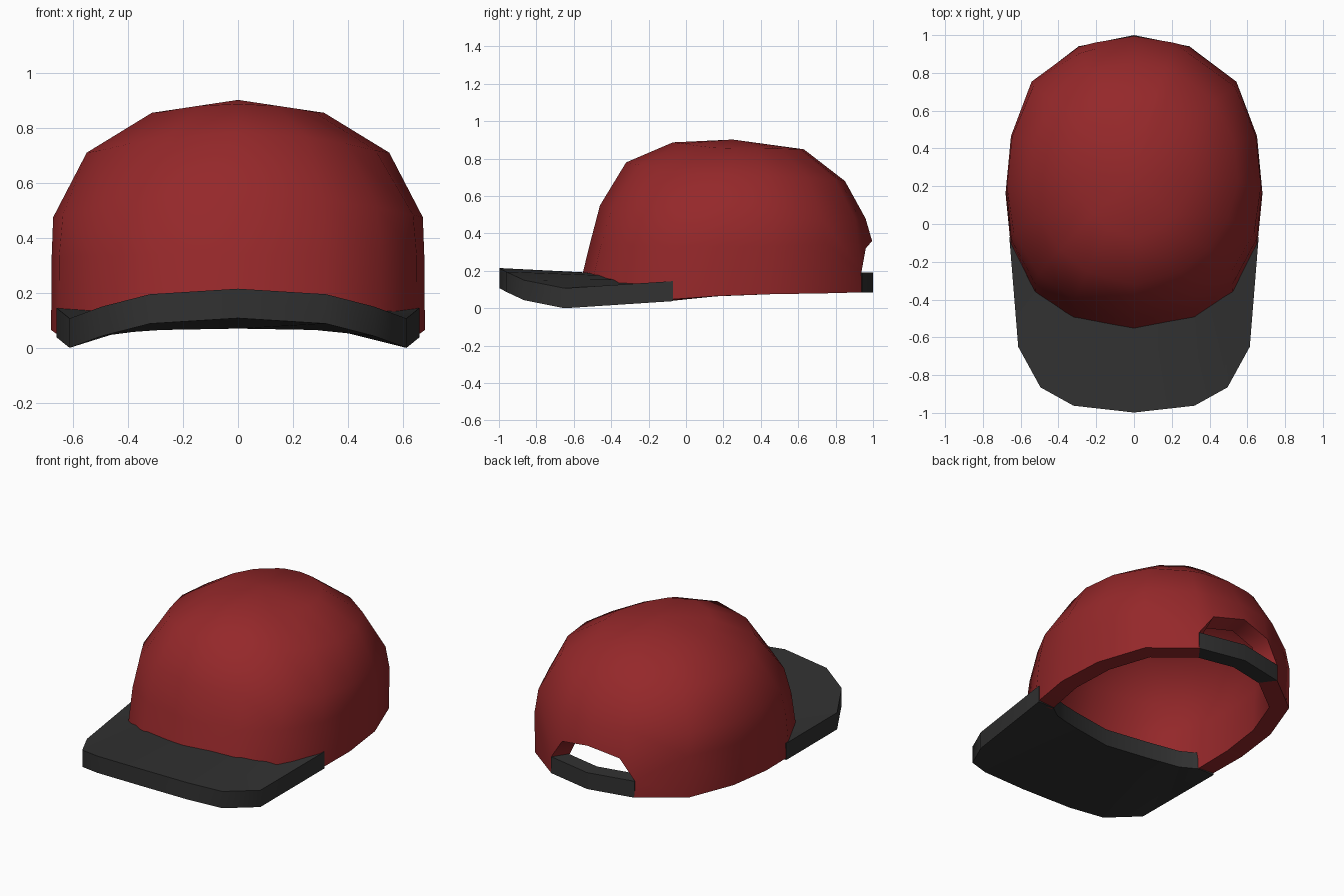
import bpy
import math

cube = bpy.data.objects.get("Cube")
if cube:
    bpy.data.objects.remove(cube, do_unlink=True)


def material(name, color):
    m = bpy.data.materials.new(name)
    m.use_nodes = True
    m.diffuse_color = (*color, 1)
    m.node_tree.nodes["Principled BSDF"].inputs["Base Color"].default_value = (*color, 1)
    return m


def build(name, verts, faces, mat, thickness=0, angle=35):
    mesh = bpy.data.meshes.new(name)
    mesh.from_pydata(verts, [], faces)
    mesh.materials.append(mat)
    obj = bpy.data.objects.new(name, mesh)
    bpy.context.collection.objects.link(obj)
    bpy.ops.object.select_all(action="DESELECT")
    obj.select_set(True)
    bpy.context.view_layer.objects.active = obj
    bpy.ops.object.mode_set(mode="EDIT")
    bpy.ops.mesh.select_all(action="SELECT")
    bpy.ops.mesh.delete_loose()
    bpy.ops.object.mode_set(mode="OBJECT")
    if thickness:
        mod = obj.modifiers.new("wall", "SOLIDIFY")
        mod.thickness = thickness
        mod.offset = -1
        mod.use_even_offset = True
        bpy.ops.object.modifier_apply(modifier=mod.name)
    bpy.ops.object.shade_smooth_by_angle(angle=math.radians(angle))
    return obj


red = material("red fabric", (0.3, 0.021, 0.023))
dark = material("charcoal fabric", (0.031, 0.031, 0.031))

# Crown outline, half of it from back to front: x, y (unit size), hem height
half = [(0, 1, .085), (.3, .955, .085), (.43, .925, .085), (.8, .68, .08),
        (.96, .3, .075), (1, -.07, .065), (.96, -.42, .045),
        (.77, -.74, .095), (.47, -.92, .115), (0, -1, .115)]
# Walk clockwise from the back, then return along the mirrored side
outline = half + [(-x, y, z) for x, y, z in half[-2:0:-1]]
n = len(outline)

# Rings: half width, front y, back y, front z, side z, back z,
# then corner rounding at the front and at the back
rings = [(.68, -.57, 1.0, 0, 0, 0, 0, 0),
         (.678, -.515, .995, .34, .33, .36, 0, 0),
         (.673, -.46, .96, .55, .475, .48, .3, .2),
         (.552, -.32, .85, .78, .71, .68, 1.2, .7),
         (.315, -.07, .63, .887, .855, .85, 2, 1.2)]
arch = {1: .32, 2: .195}   # sloping sides of the back opening

verts = []
for r, (w, front, back, zf, zs, zb, round_f, round_b) in enumerate(rings):
    for i, (x, y, hem) in enumerate(outline):
        s = math.hypot(x, y) ** -(round_b if y > 0 else round_f)
        z = zs + ((zb if y > 0 else zf) - zs) * abs(y) ** 2.5
        if r == 0:
            z = hem
        elif r == 1:
            z = arch.get(min(i, n - i), z)
        verts.append((x * w * s, (front + back) / 2 + y * s * (back - front) / 2, z))
apex = len(verts)
verts.append((0, .25, .902))

# Crown walls with the back opening left out, closed by a fan on top
faces = []
for r in range(len(rings) - 1):
    for i in range(n):
        if r == 0 and (i < 2 or i >= n - 2):
            continue
        j = (i + 1) % n
        faces.append((r * n + i, (r + 1) * n + i, (r + 1) * n + j, r * n + j))
top = (len(rings) - 1) * n
faces += [(top + i, apex, top + (i + 1) % n) for i in range(n)]
build("crown", verts, faces, red, .11, 60)

# Strap across the back opening
path = [(-.295, .94), (0, 1), (.295, .94)]
verts = [(x, y, z) for z in (.085, .19) for x, y in path]
faces = [(i + 1, i, i + 3, i + 4) for i in range(2)]
build("back_strap", verts, faces, dark, .1)

# Brim: inner and outer edge of the right half, mirrored to a full slab
inner = [(0, -.25, .177), (.28, -.2, .172), (.38, -.17, .165),
         (.46, -.14, .155), (.55, -.07, .145)]
outer = [(0, -.998, .215), (.32, -.962, .195), (.495, -.865, .15),
         (.613, -.65, .107), (.66, -.07, .145)]


def mirrored(edge):
    return [(-x, y, z) for x, y, z in edge[:0:-1]] + edge


rows = [mirrored(outer), mirrored(inner)]
m = len(rows[0])
upper = rows[0] + rows[1]
verts = upper + [(x, y, z - .107) for x, y, z in upper]
k = 2 * m
faces = []
for i in range(m - 1):
    a, b, c, d = i, i + 1, m + i + 1, m + i
    faces += [(a, b, c, d), (d + k, c + k, b + k, a + k),
              (a, a + k, b + k, b), (c, c + k, d + k, d)]
faces += [(0, m, m + k, k), (m - 1, m - 1 + k, 2 * m - 1 + k, 2 * m - 1)]
build("brim", verts, faces, dark)
